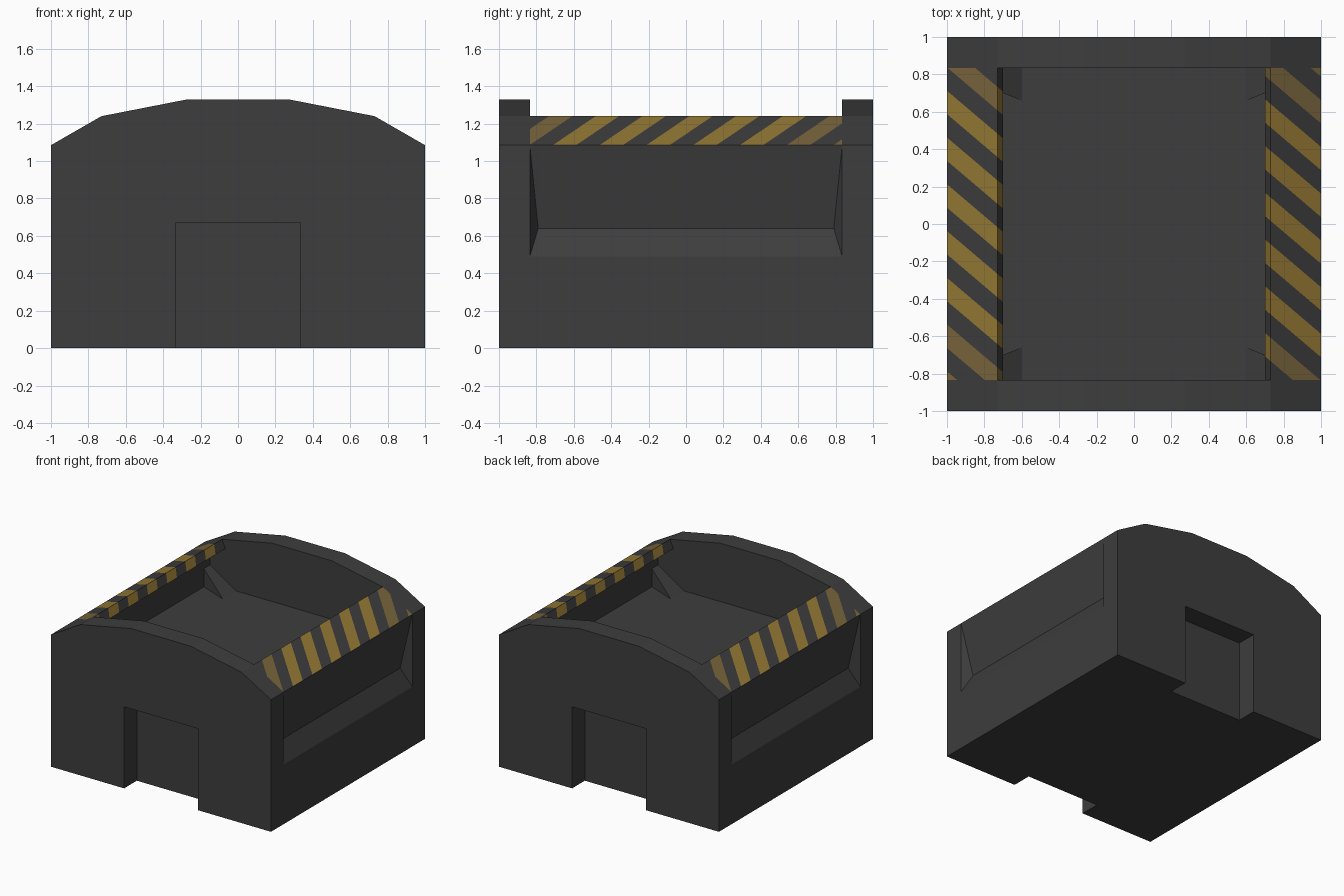
import bpy, bmesh
from mathutils import Vector

if "Cube" in bpy.data.objects:
    bpy.data.objects.remove(bpy.data.objects["Cube"])


def material(name, rgb):
    m = bpy.data.materials.new(name)
    m.diffuse_color = (*rgb, 1)
    m.use_nodes = True
    m.node_tree.nodes["Principled BSDF"].inputs["Base Color"].default_value = m.diffuse_color
    return m


GREY = material("dark_grey", (0.047, 0.047, 0.047))
YELLOW = material("hazard_yellow", (0.30, 0.19, 0.035))
WORN = material("worn_yellow", (0.19, 0.13, 0.045))

IN = 0.835    # inner face of the end walls


def finish(bm, name, mats=(GREY,)):
    me = bpy.data.meshes.new(name)
    bm.to_mesh(me)
    bm.free()
    for m in mats:
        me.materials.append(m)
    ob = bpy.data.objects.new(name, me)
    bpy.context.collection.objects.link(ob)
    return ob


def mirrored(half):
    """Complete a right-hand outline across x = 0."""
    return half + [(-x, z) for x, z in reversed(half)]


def extrude_profile(profile, y0, y1):
    """Solid from an x-z outline, running from y0 to y1."""
    bm = bmesh.new()
    face = bm.faces.new([bm.verts.new((x, y0, z)) for x, z in profile])
    res = bmesh.ops.extrude_face_region(bm, geom=[face])
    verts = [v for v in res["geom"] if isinstance(v, bmesh.types.BMVert)]
    bmesh.ops.translate(bm, verts=verts, vec=(0, y1 - y0, 0))
    bmesh.ops.recalc_face_normals(bm, faces=bm.faces)
    return bm


# End walls: arched top with a doorway notch
wall = mirrored([(0.335, 0.67), (0.335, 0), (1, 0), (1, 1.085),
                 (0.73, 1.24), (0.27, 1.33)])
finish(extrude_profile(wall, -1, -IN), "front_wall")
finish(extrude_profile(wall, IN, 1), "back_wall")

# Middle body: dented sides, overhanging rails and sunken roof
body = mirrored([(1, 0), (1, 0.49), (0.92, 0.64), (1, 1.085), (0.73, 1.24),
                 (0.70, 1.17), (0.84, 1.09), (0.84, 0.85)])
bm = extrude_profile(body, -IN, IN)


def striped(f, s):
    c = f.calc_center_median()
    return f.normal.z > 0.2 and c.z > 1.0 and c.x * s > 0


# Hazard stripes cut diagonally into the rails
PERIOD, SLOPE, PHASE = 0.25, 0.85, 0.1
for s in (1, -1):
    for k in range(-5, 4):
        for edge in (-PERIOD / 4, PERIOD / 4):
            bm.normal_update()
            faces = [f for f in bm.faces if striped(f, s)]
            geom = set(faces)
            for f in faces:
                geom.update(f.edges)
                geom.update(f.verts)
            bmesh.ops.bisect_plane(
                bm, geom=list(geom), dist=1e-5,
                plane_co=(s, s * (PHASE + k * PERIOD + edge), 0),
                plane_no=Vector((s * SLOPE, s, 0)).normalized())
    bm.normal_update()
    for f in bm.faces:
        if striped(f, s):
            c = f.calc_center_median()
            u = s * c.y + SLOPE * (s * c.x - 1) - PHASE
            if abs(u - PERIOD * round(u / PERIOD)) < PERIOD / 4:
                f.material_index = 2 if abs(c.y) > 0.66 else 1
finish(bm, "main_body", (GREY, YELLOW, WORN))

# Slanted cheeks closing the ends of the side dents
bm = bmesh.new()
for sx in (1, -1):
    for sy in (1, -1):
        f = bm.faces.new([bm.verts.new((sx * x, sy * y, z)) for x, y, z in
                          ((1, IN, 1.085), (1, IN, 0.49), (0.92, 0.79, 0.64))])
        f.normal_update()
        if f.normal.x * sx < 0:
            f.normal_flip()
finish(bm, "side_dent_cheeks")

# Sloped gussets in the corners of the sunken roof
for sx, side in ((1, "right"), (-1, "left")):
    for sy, end in ((1, "back"), (-1, "front")):
        bm = bmesh.new()
        for x, y, z in ((0.60, 0.66, 0.85), (0.60, IN, 0.85),
                        (0.84, 0.756, 0.85), (0.84, IN, 0.85),
                        (0.84, 0.756, 1.0), (0.84, IN, 1.0)):
            bm.verts.new((sx * x, sy * y, z))
        bmesh.ops.convex_hull(bm, input=bm.verts)
        bmesh.ops.recalc_face_normals(bm, faces=bm.faces)
        finish(bm, f"roof_gusset_{end}_{side}")
